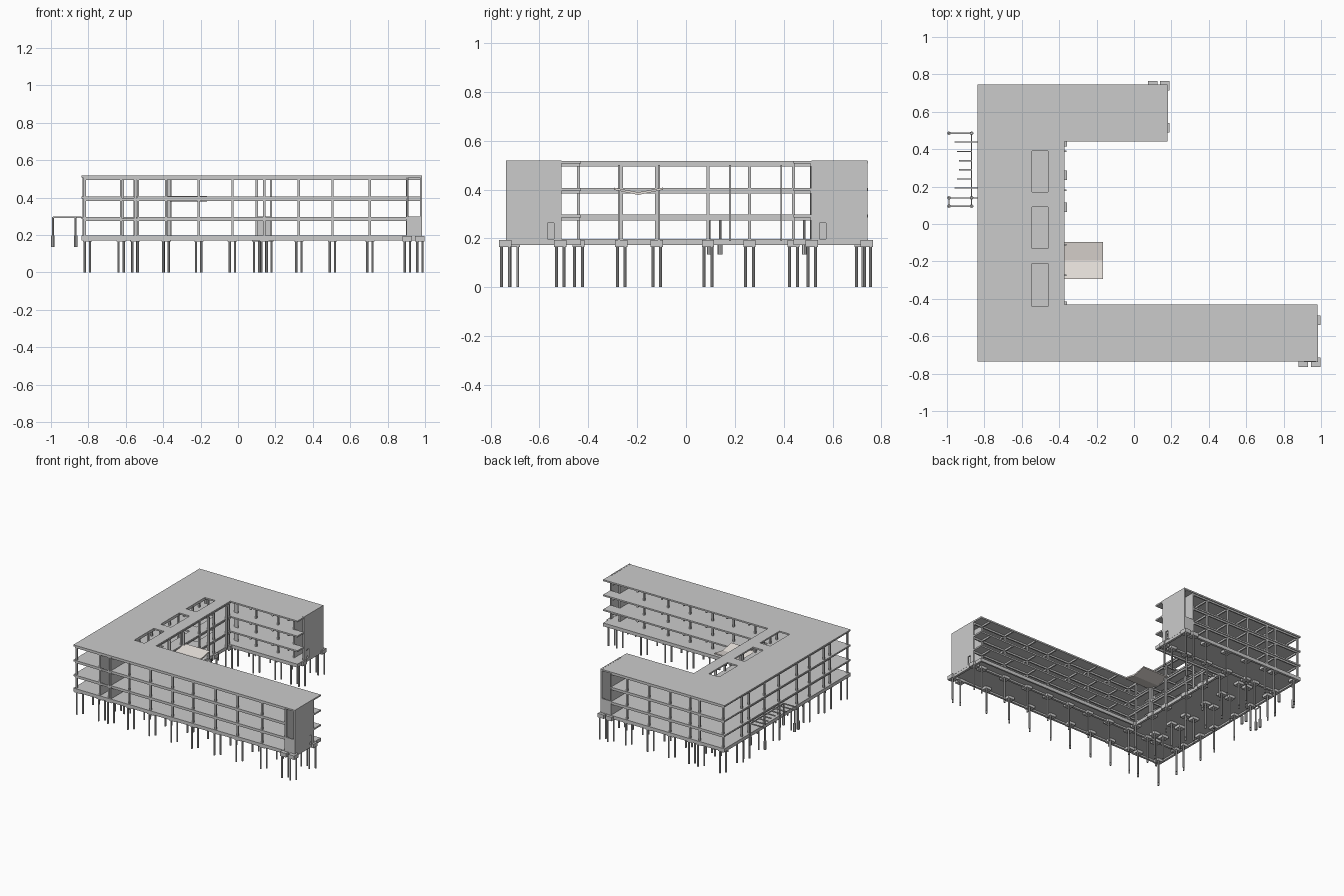
import bpy, bmesh, math
from mathutils import Matrix, Vector

if "Cube" in bpy.data.objects:
    bpy.data.objects.remove(bpy.data.objects["Cube"])


def finish(name, bm):
    bmesh.ops.recalc_face_normals(bm, faces=bm.faces)
    me = bpy.data.meshes.new(name)
    bm.to_mesh(me)
    bm.free()
    ob = bpy.data.objects.new(name, me)
    bpy.context.collection.objects.link(ob)
    return ob


def boxes(name, items):
    """One object made of boxes (x0, x1, y0, y1, z0, z1)."""
    bm = bmesh.new()
    for x0, x1, y0, y1, z0, z1 in items:
        m = Matrix.Translation(((x0 + x1) / 2, (y0 + y1) / 2, (z0 + z1) / 2))
        m = m @ Matrix.Diagonal((x1 - x0, y1 - y0, z1 - z0, 1))
        bmesh.ops.create_cube(bm, size=1, matrix=m)
    return finish(name, bm)


def posts(name, pts, r, z0, z1, sides=8):
    bm = bmesh.new()
    for x, y in pts:
        bmesh.ops.create_cone(bm, cap_ends=True, segments=sides, radius1=r, radius2=r,
                              depth=z1 - z0, matrix=Matrix.Translation((x, y, (z0 + z1) / 2)))
    return finish(name, bm)


def prism_x(name, yz, x0, x1):
    """Profile in the YZ plane, extruded along x."""
    bm = bmesh.new()
    f = bm.faces.new([bm.verts.new((x0, y, z)) for y, z in yz])
    r = bmesh.ops.extrude_face_region(bm, geom=[f])
    vs = [v for v in r["geom"] if isinstance(v, bmesh.types.BMVert)]
    bmesh.ops.translate(bm, verts=vs, vec=(x1 - x0, 0, 0))
    return finish(name, bm)


# Plan of the building
W, IN, SE, NE = -0.838, -0.372, 0.982, 0.18       # west, court, south arm end, north arm end
S, SI, NI, N = -0.735, -0.43, 0.44, 0.745         # south, court south, court north, north
SR, NR = -0.515, 0.515                            # corridor lines
SX, NX = 0.905, 0.10                              # inner stair walls
LEVELS = [0.297, 0.406, 0.518]
HOLES = [(-0.44, -0.21), (-0.13, 0.09), (0.17, 0.39)]
HX = (-0.545, -0.46)


def slab(name, top, thick, holes, stairs):
    """C-shaped plate made of grid cells, with light wells and stair notches."""
    xs = sorted([W, -0.625, -0.535, HX[0] + .0001, HX[1], IN, NX, NE, SX, SE])
    ys = sorted([S, SR, SI, NI, NR, N] + [v for h in HOLES for v in h])
    bm = bmesh.new()
    for x0, x1 in zip(xs, xs[1:]):
        for y0, y1 in zip(ys, ys[1:]):
            x, y = (x0 + x1) / 2, (y0 + y1) / 2
            keep = x < IN or (y < SI) or (y > NI and x < NE)
            if holes and HX[0] < x < HX[1] and any(a < y < b for a, b in HOLES):
                keep = False
            if stairs and ((y < SR and (x > SX or -0.625 < x < -0.535)) or (y > NR and x > NX)):
                keep = False
            if keep:
                bm.faces.new([bm.verts.new((a, b, top)) for a, b in
                              ((x0, y0), (x1, y0), (x1, y1), (x0, y1))])
    bmesh.ops.remove_doubles(bm, verts=bm.verts, dist=1e-5)
    r = bmesh.ops.extrude_face_region(bm, geom=bm.faces[:])
    vs = [v for v in r["geom"] if isinstance(v, bmesh.types.BMVert)]
    bmesh.ops.translate(bm, verts=vs, vec=(0, 0, -thick))
    bmesh.ops.dissolve_limit(bm, angle_limit=0.01, verts=bm.verts, edges=bm.edges)
    finish(name, bm)


# Floors and roof
slab("ground_slab", 0.197, 0.013, False, False)
slab("first_floor_slab", LEVELS[0], 0.011, True, True)
slab("second_floor_slab", LEVELS[1], 0.011, True, True)
slab("roof_slab", LEVELS[2], 0.011, True, False)

# Column grid
arm_x = [-0.82, -0.625, -0.55, -0.385, -0.21, -0.03, 0.14, 0.325, 0.505, 0.705, SX]
north_x = [-0.82, -0.625, -0.55, -0.385, -0.21, -0.03, NX]
west_x = [-0.825, -0.625, -0.553, -0.383]
west_y = [-0.44, -0.265, -0.12, 0.09, 0.26, 0.44]
south_pts = [(x, y) for x in arm_x for y in (S + 0.012, SR)]
north_pts = [(x, y) for x in north_x for y in (N - 0.012, NR)]
west_pts = [(x, y) for x in west_x for y in west_y]
grid = south_pts + north_pts + west_pts
c = 0.006
boxes("columns", [(x - c, x + c, y - c, y + c, 0.19, 0.51) for x, y in grid])

# Beams under each upper floor: edge beams and cross beams
beams = []
b = 0.005
for t in LEVELS:
    z0, z1 = t - 0.023, t - 0.009
    for y, e in ((S + 0.012, SX), (SR, SE), (N - 0.012, NX), (NR, NE)):
        beams.append((W + 0.01, e, y - b, y + b, z0, z1))
    for x in west_x:
        beams.append((x - b, x + b, SR, NR, z0, z1))
    for x in arm_x:
        beams.append((x - b, x + b, S + 0.01, SI - 0.004, z0, z1))
    for x in north_x:
        beams.append((x - b, x + b, NI + 0.004, N - 0.01, z0, z1))
    for y in west_y[1:-1]:
        beams += [(W + 0.01, HX[0], y - b, y + b, z0, z1), (HX[1], IN - 0.004, y - b, y + b, z0, z1)]
boxes("floor_beams", beams)

# Ground beams around the outline and along the corridor
z0, z1 = 0.172, 0.19
boxes("ground_beams", [
    (W, SE, S, S + 0.016, z0, z1), (W, SE, SR - 0.008, SR + 0.008, z0, z1),
    (W, NE, N - 0.016, N, z0, z1), (W, NE, NR - 0.008, NR + 0.008, z0, z1),
    (W, W + 0.016, S, N, z0, z1), (IN - 0.016, IN, SI, NI, z0, z1),
    (IN, SE, SI - 0.012, SI, z0, z1), (IN, NE, NI, NI + 0.012, z0, z1),
    (SE - 0.016, SE, S, SI, z0, z1), (NE - 0.016, NE, NI, N, z0, z1)])

# Pile caps and pile pairs
caps = [(max(min(x, 0.965), -0.805), max(min(y, 0.715), -0.705)) for x, y in grid
        if not (x > 0.09 and (x in (SX, NX)) and abs(y) > 0.6)]
caps += [(x, y) for x in (0.905, 0.972) for y in (-0.74, SR)]
caps += [(x, y) for x in (0.10, 0.165) for y in (0.74, NR)]
boxes("pile_caps", [(x - .025, x + .025, y - .025, y + .025, 0.165, 0.194) for x, y in caps])
posts("piles", [(x + s * .014, y + s * .016) for x, y in caps for s in (-1, 1)], 0.006, 0, 0.17)


# Stair towers at both arm ends: end wall with doorway, inner wall, low outer wall
def tower(name, x_in, x_out, y_out, y_in, door):
    d0, d1 = door
    prof = [(y_out, 0.19), (d0, 0.19), (d0, 0.263), (d1, 0.263), (d1, 0.19),
            (y_in, 0.19), (y_in, 0.519), (y_out, 0.519)]
    prism_x(name + "_end_wall", prof, x_out - 0.009, x_out + 0.001)
    a, e = sorted((y_out, y_in))
    boxes(name + "_inner_wall", [(x_in - 0.005, x_in + 0.005, a, e, 0.19, 0.51)])
    s = math.copysign(0.01, -y_out)
    p, q = sorted((y_out, y_out + s))
    boxes(name + "_low_wall", [(x_in, x_out - 0.009, p, q, 0.19, 0.30)])


tower("south_stair", SX, SE, -0.738, -0.51, (-0.567, -0.541))
tower("north_stair", NX, NE, 0.743, 0.514, (0.573, 0.547))

# Inner cores: corner stair and lift walls
boxes("corner_stair_walls", [
    (-0.63, -0.62, S + 0.005, SR, 0.19, 0.51),
    (-0.54, -0.53, S + 0.005, SR, 0.19, 0.51),
    (-0.63, -0.61, SR - 0.01, SR, 0.19, 0.51)])
boxes("lift_walls", [(-0.385, -0.355, NR - 0.008, NR, 0.19, 0.51)])

# Posts along the courtyard face
boxes("court_posts", [(IN - 0.006, IN + 0.012, y - 0.004, y + 0.004, 0.19, 0.50)
                      for y in (0.39, 0.18, -0.11, -0.275)])

# Butterfly entrance canopy
canopy = prism_x("entrance_canopy", [(-0.295, 0.408), (-0.195, 0.389), (-0.095, 0.408),
                                     (-0.095, 0.399), (-0.195, 0.378), (-0.295, 0.399)],
                 IN - 0.003, -0.165)
mat = bpy.data.materials.new("canopy_beige")
mat.diffuse_color = (0.80, 0.75, 0.71, 1)
mat.use_nodes = True
mat.node_tree.nodes["Principled BSDF"].inputs["Base Color"].default_value = mat.diffuse_color
canopy.data.materials.append(mat)

# Pergola on the west side: posts, thick feet, rails and staggered slats
feet = [(x, y) for x in (-0.99, -0.868) for y in (0.485, 0.14, 0.095)]
posts("pergola_posts", feet, 0.005, 0.19, 0.297)
posts("pergola_feet", feet, 0.010, 0.135, 0.197)
bars = [(-0.871, -0.865, 0.09, 0.49, 0.290, 0.297), (-0.992, -0.987, 0.09, 0.145, 0.290, 0.297)]
slats = [(0.485, -0.99, -0.87), (0.438, -0.96, -0.838), (0.387, -0.945, -0.87),
         (0.338, -0.935, -0.87), (0.29, -0.935, -0.87), (0.24, -0.945, -0.87),
         (0.192, -0.96, -0.838), (0.14, -0.99, -0.838), (0.095, -0.99, -0.87)]
bars += [(x0, x1, y - 0.003, y + 0.003, 0.290, 0.298) for y, x0, x1 in slats]
boxes("pergola_bars", bars)
